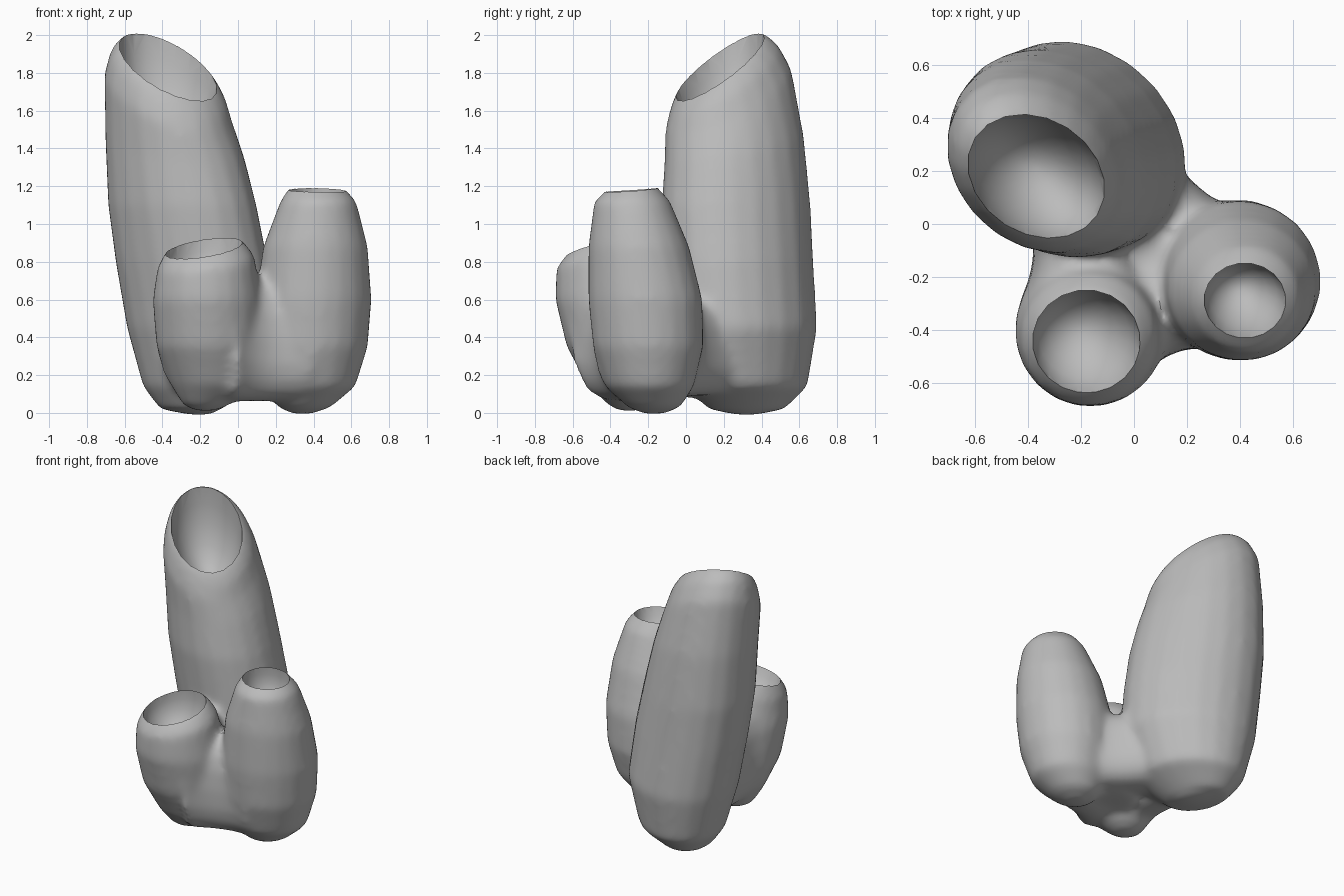
import bpy, bmesh, math
from mathutils import Vector

cube = bpy.data.objects.get("Cube")
if cube:
    bpy.data.objects.remove(cube, do_unlink=True)

SIDES = 20

stone = bpy.data.materials.new("plain_grey")
stone.use_nodes = True
stone.diffuse_color = (0.5, 0.5, 0.5, 1)
stone.node_tree.nodes["Principled BSDF"].inputs["Base Color"].default_value = (0.5, 0.5, 0.5, 1)


def loft(bm, rings):
    """Skin a list of point rings and close both ends with a fan."""
    loops = [[bm.verts.new(p) for p in ring] for ring in rings]
    for a, b in zip(loops, loops[1:]):
        for i in range(SIDES):
            j = (i + 1) % SIDES
            bm.faces.new((a[i], a[j], b[j], b[i]))
    for loop in (loops[0], loops[-1]):
        bmesh.ops.poke(bm, faces=[bm.faces.new(loop)])


def finish(name, bm):
    """Turn a bmesh into an object."""
    bmesh.ops.recalc_face_normals(bm, faces=bm.faces)
    mesh = bpy.data.meshes.new(name)
    bm.to_mesh(mesh)
    bm.free()
    mesh.materials.append(stone)
    obj = bpy.data.objects.new(name, mesh)
    bpy.context.collection.objects.link(obj)
    return obj


def ring(skew, z, cx, cy, rx, ry, sx=0, sy=0):
    """Skewed horizontal ellipse, sheared upward by slopes sx and sy."""
    pts = []
    for i in range(SIDES):
        a = math.tau * (i + 0.5) / SIDES
        dx, dy = rx * math.cos(a), ry * math.sin(a - skew)
        pts.append(Vector((cx + dx, cy + dy, z + sx * dx + sy * dy)))
    return pts


def wall(bm, profile, skew):
    """Solid swollen tube that tapers in above its rim."""
    rings = [ring(skew, z, cx, cy, rx * 1.015, ry * 1.015, *slope)
             for z, cx, cy, rx, ry, *slope in profile]
    z, cx, cy, rx, ry, sx, sy = profile[-1]
    rings.append(ring(skew, z + 0.05, cx, cy, rx * 0.65, ry * 0.65, sx, sy))
    loft(bm, rings)


def hollow(name, profile, skew, depth):
    """Bowl-shaped cutter whose sides rise through the rim."""
    z, cx, cy, rx, ry, sx, sy = profile[-1]
    rings = [ring(skew, z + 0.2, cx, cy, rx, ry, sx, sy)]
    for k, s in ((0, 1), (0.25, 0.95), (0.5, 0.84), (0.75, 0.63), (0.92, 0.37), (1, 0.12)):
        fade = 1 - 0.6 * k
        rings.append(ring(skew, z - depth * k, cx - 0.02 * k, cy + 0.05 * k,
                          rx * s, ry * s, sx * fade, sy * fade))
    bm = bmesh.new()
    loft(bm, rings)
    cutter = finish(name, bm)
    cutter.hide_render = True
    return cutter


def web(bm, p, q, half_width, low, high, waist=0.5):
    """Saddle-shaped bridge between two tubes, narrowest at the waist."""
    p, q = Vector((*p, 0)), Vector((*q, 0))
    along = (q - p).normalized()
    across = Vector((-along.y, along.x, 0))
    rings = []
    for k in range(9):
        t = 0.15 + 0.7 * k / 8
        flare = ((t - waist) / 0.35) ** 2
        w = half_width * (1 + 0.4 * flare)
        top = high + 0.1 * flare
        pts = []
        for i in range(SIDES):
            a = math.tau * i / SIDES
            c, s = [math.copysign(abs(v) ** 0.75, v) for v in (math.cos(a), math.sin(a))]
            pts.append(p.lerp(q, t) + across * (w * c)
                       + Vector((0, 0, (low + top) / 2 + s * (top - low) / 2)))
        rings.append(pts)
    loft(bm, rings)


# Tube outlines: height, centre, radii, slopes
tall_tube = [
    (-0.01, -0.20, 0.32, 0.05, 0.05),
    (0.02, -0.25, 0.32, 0.16, 0.20),
    (0.14, -0.20, 0.32, 0.30, 0.32),
    (0.45, -0.195, 0.30, 0.39, 0.39),
    (0.80, -0.245, 0.28, 0.40, 0.39),
    (1.10, -0.295, 0.265, 0.39, 0.39),
    (1.40, -0.335, 0.255, 0.365, 0.365, -0.1, 0.15),
    (1.66, -0.37, 0.225, 0.335, 0.33, -0.3, 0.4),
    (1.77, -0.37, 0.205, 0.305, 0.285, -0.33, 0.5),
    (1.835, -0.37, 0.18, 0.26, 0.235, -0.35, 0.6)]
front_tube = [
    (0.01, -0.17, -0.30, 0.05, 0.05),
    (0.04, -0.17, -0.30, 0.12, 0.11),
    (0.15, -0.135, -0.30, 0.22, 0.22),
    (0.35, -0.15, -0.35, 0.28, 0.28),
    (0.60, -0.165, -0.405, 0.285, 0.285),
    (0.80, -0.17, -0.435, 0.255, 0.25, 0.12, 0.15),
    (0.875, -0.18, -0.445, 0.205, 0.195, 0.15, 0.25)]
left_tube = [
    (-0.005, 0.34, -0.17, 0.05, 0.05),
    (0.03, 0.35, -0.17, 0.14, 0.14),
    (0.14, 0.38, -0.19, 0.24, 0.23),
    (0.35, 0.39, -0.20, 0.295, 0.29),
    (0.60, 0.40, -0.215, 0.305, 0.30),
    (0.88, 0.41, -0.25, 0.275, 0.265),
    (1.12, 0.425, -0.285, 0.20, 0.20),
    (1.18, 0.42, -0.29, 0.155, 0.142, -0.03, 0.08)]

# Outer body: three tubes and the flesh between them, blended together
shell = bmesh.new()
wall(shell, tall_tube, 0.2)
wall(shell, front_tube, 0)
wall(shell, left_tube, 0)
tall, front, left = (-0.22, 0.29), (-0.165, -0.38), (0.40, -0.21)
web(shell, front, left, 0.195, 0.06, 0.72)
web(shell, tall, front, 0.19, 0.08, 0.76)
web(shell, tall, left, 0.175, 0.09, 0.60, 0.6)
loft(shell, [ring(0, z, 0.05, -0.12, r, r) for z, r in ((0.08, 0.12), (0.3, 0.18), (0.66, 0.12))])
body = finish("tube_cluster", shell)

remesh = body.modifiers.new("merge", 'REMESH')
remesh.mode = 'VOXEL'
remesh.voxel_size = 0.022
soften = body.modifiers.new("soften", 'SMOOTH')
soften.factor = 0.5
soften.iterations = 14

# Hollow mouths
cutters = [hollow("tall_hollow", tall_tube, 0.2, 0.36),
           hollow("front_hollow", front_tube, 0, 0.24),
           hollow("left_hollow", left_tube, 0, 0.22)]
for cutter in cutters:
    for poly in cutter.data.polygons:
        poly.use_smooth = True
    cut = body.modifiers.new(cutter.name, 'BOOLEAN')
    cut.operation = 'DIFFERENCE'
    cut.solver = 'EXACT'
    cut.object = cutter

bpy.ops.object.select_all(action='DESELECT')
body.select_set(True)
bpy.context.view_layer.objects.active = body
for name in [m.name for m in body.modifiers]:
    bpy.ops.object.modifier_apply(modifier=name)
for cutter in cutters:
    bpy.data.objects.remove(cutter, do_unlink=True)
bpy.ops.object.shade_smooth_by_angle(angle=math.radians(50))
